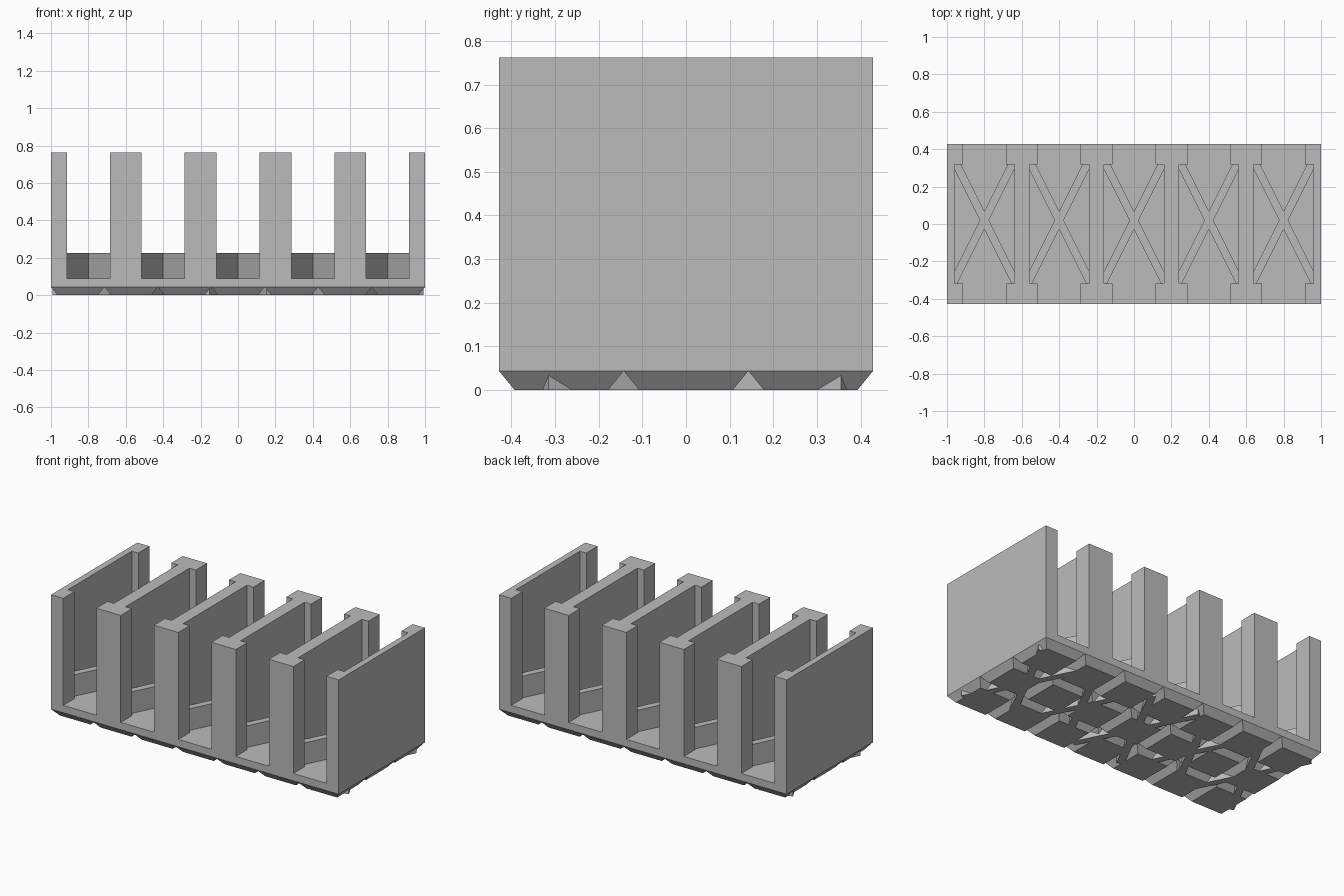
import bpy, bmesh, math

cube = bpy.data.objects.get("Cube")
if cube:
    bpy.data.objects.remove(cube, do_unlink=True)

CELL = 2 / 7                 # foot grid pitch: 7 x 3 cells
HALF_Y = CELL * 1.5
FOOT_H, FLOOR_Z, BRACE_Z, TOP_Z = 0.044, 0.09, 0.226, 0.762
BAYS = [-0.8, -0.4, 0.0, 0.4, 0.8]

grey = bpy.data.materials.new("plain grey")
grey.use_nodes = True
colour = (0.5, 0.5, 0.5, 1)
grey.diffuse_color = colour
grey.node_tree.nodes["Principled BSDF"].inputs["Base Color"].default_value = colour


def loft(bm, low, high, z0, z1):
    """Solid between two matching counter-clockwise outlines."""
    a = [bm.verts.new((x, y, z0)) for x, y in low]
    b = [bm.verts.new((x, y, z1)) for x, y in high]
    bm.faces.new(a[::-1])
    bm.faces.new(b)
    n = len(a)
    for i in range(n):
        j = (i + 1) % n
        bm.faces.new((a[i], a[j], b[j], b[i]))


def make(name, bm):
    bmesh.ops.recalc_face_normals(bm, faces=bm.faces)
    mesh = bpy.data.meshes.new(name)
    bm.to_mesh(mesh)
    bm.free()
    mesh.materials.append(grey)
    ob = bpy.data.objects.new(name, mesh)
    bpy.context.collection.objects.link(ob)
    return ob


def rect(cx, cy, hx, hy):
    return [(cx - hx, cy - hy), (cx + hx, cy - hy), (cx + hx, cy + hy), (cx - hx, cy + hy)]


def four_way(quarter):
    """Mirror a first-quadrant path into a full closed outline."""
    half = quarter + [(-x, y) for x, y in reversed(quarter)]
    full = half + [(-x, -y) for x, y in half]
    out = []
    for p in full:               # drop doubled points on the axes
        if not out or math.dist(p, out[-1]) > 1e-6:
            out.append(p)
    if math.dist(out[0], out[-1]) < 1e-6:
        out.pop()
    return out


# Rack body: solid block with lipped slots cut from above
bm = bmesh.new()
block = rect(0, 0, 1, HALF_Y)
loft(bm, block, block, FOOT_H, TOP_Z)
body = make("rack_body", bm)

bm = bmesh.new()
slot = four_way([(0.16, 0.317), (0.115, 0.317), (0.115, 0.6)])
for cx in BAYS:
    outline = [(x + cx, y) for x, y in slot]
    loft(bm, outline, outline, FLOOR_Z, 1.0)
cutter = make("slot_cutter", bm)
cutter.hide_render = True

cut = body.modifiers.new("slots", 'BOOLEAN')
cut.operation = 'DIFFERENCE'
cut.solver = 'EXACT'
cut.object = cutter
bpy.context.view_layer.objects.active = body
bpy.ops.object.modifier_apply(modifier=cut.name)
bpy.data.objects.remove(cutter, do_unlink=True)

# Tapered feet on the underside
bm = bmesh.new()
for i in range(-3, 4):
    for j in range(-1, 2):
        cx, cy = i * CELL, j * CELL
        loft(bm, rect(cx, cy, CELL / 2 - 0.036, CELL / 2 - 0.036),
             rect(cx, cy, CELL / 2, CELL / 2), 0, FOOT_H)
make("base_feet", bm)

# Crossed braces running from the slots down through the base
angle, half_t, length = math.atan(0.5), 0.0215, 0.385
s, c = math.sin(angle), math.cos(angle)
cross = four_way([(half_t / c, 0),
                  (s * length + c * half_t, c * length - s * half_t),
                  (s * length - c * half_t, c * length + s * half_t),
                  (0, half_t / s)])
for n, cx in enumerate(BAYS):
    bm = bmesh.new()
    outline = [(x + cx, y + 0.02) for x, y in cross]
    loft(bm, outline, outline, 0, BRACE_Z)
    make("cross_brace_%d" % (n + 1), bm)
